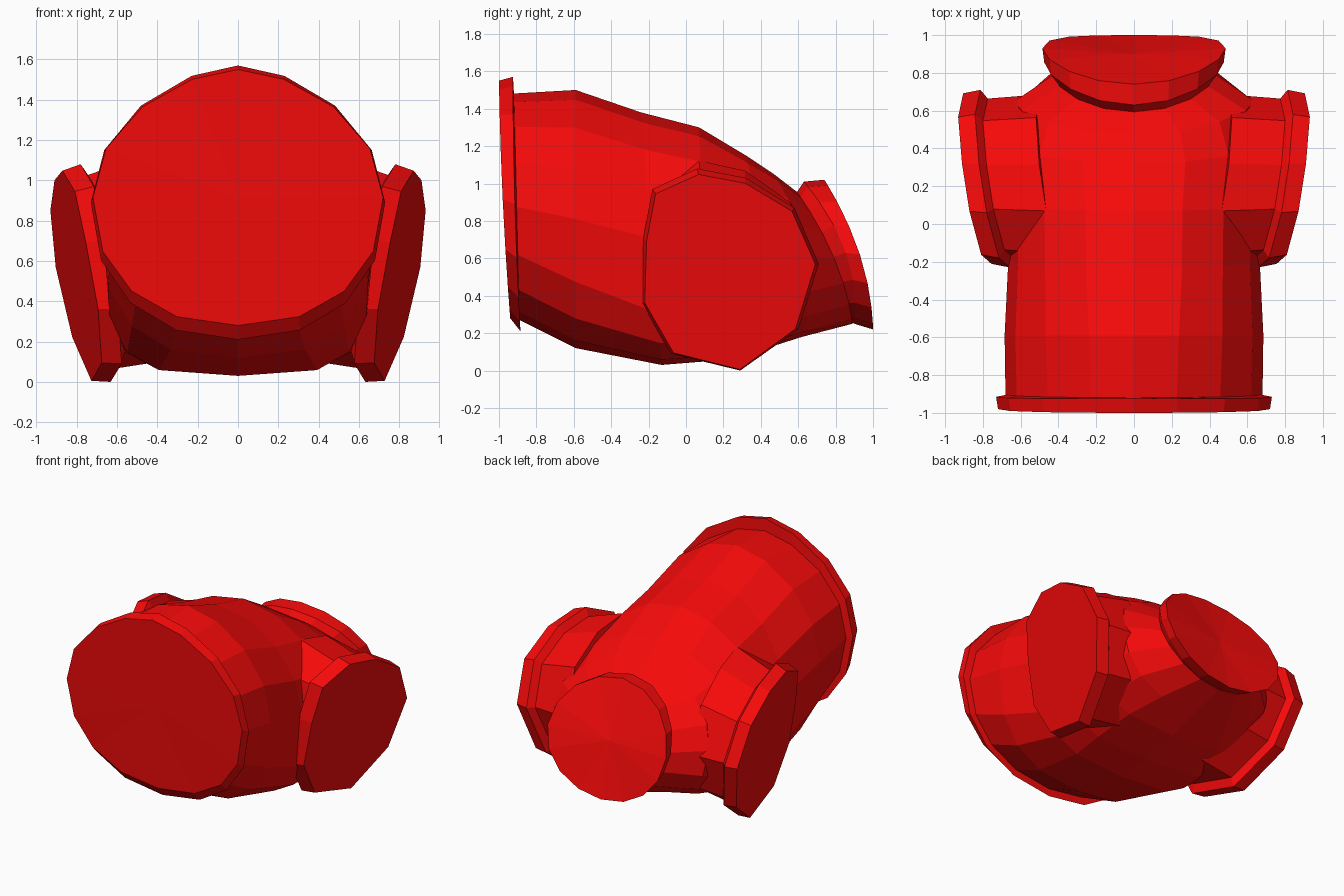
import bpy, bmesh, math

if "Cube" in bpy.data.objects:
    bpy.data.objects.remove(bpy.data.objects["Cube"])

red = bpy.data.materials.new("red_cloth")
red.diffuse_color = (0.92, 0.003, 0.003, 1)
red.use_nodes = True
red.node_tree.nodes["Principled BSDF"].inputs["Base Color"].default_value = red.diffuse_color
SIDES = 16


def loft(name, rings):
    """Skin a list of equal-length point rings and close the ends."""
    bm = bmesh.new()
    loops = [[bm.verts.new(p) for p in r] for r in rings]
    n = len(loops[0])
    for a, b in zip(loops, loops[1:]):
        for i in range(n):
            j = (i + 1) % n
            bm.faces.new((a[i], a[j], b[j], b[i]))
    for loop in (loops[0], loops[-1]):
        mid = [sum(v.co[k] for v in loop) / n for k in range(3)]
        c = bm.verts.new(mid)
        for i in range(n):
            bm.faces.new((loop[i], loop[(i + 1) % n], c))
    bmesh.ops.recalc_face_normals(bm, faces=bm.faces)
    me = bpy.data.meshes.new(name)
    bm.to_mesh(me)
    bm.free()
    me.materials.append(red)
    ob = bpy.data.objects.new(name, me)
    bpy.context.collection.objects.link(ob)
    return ob


def ring(ty, tz, by, bz, w, bow=0.0, e=1.0, top=1.0):
    """Tilted oval from a top and bottom point.
    e < 1 squares the underside, top > 1 narrows the upper half."""
    cy, cz, vy, vz = (ty + by) / 2, (tz + bz) / 2, (ty - by) / 2, (tz - bz) / 2
    pts = []
    for i in range(SIDES):
        t = 2 * math.pi * i / SIDES
        s, c = math.sin(t), math.cos(t)
        low = c < -1e-6
        s = math.copysign(abs(s) ** (e if low else top), s)
        c = math.copysign(abs(c) ** (e if low else 1.0), c)
        pts.append((w * s, cy + vy * c + bow * (1 - min(1, c * c)), cz + vz * c))
    return pts


# Torso, from waist to neck
loft("torso", [
    ring(-0.94, 1.48, -0.91, 0.28, 0.68, 0, 0.9, 1.15),
    ring(-0.59, 1.50, -0.59, 0.12, 0.685, 0, 0.75, 1.1),
    ring(-0.24, 1.38, -0.13, 0.03, 0.665, 0, 0.55),
    ring(0.07, 1.30, 0.12, 0.05, 0.67, 0, 0.5),
    ring(0.32, 1.15, 0.40, 0.11, 0.71, 0.05, 0.65),
    ring(0.47, 1.05, 0.62, 0.18, 0.64, 0.10, 0.85),
    ring(0.60, 0.95, 0.89, 0.25, 0.42, 0.05),
])

# Waist hem
loft("waist_hem", [
    ring(-1.00, 1.55, -0.94, 0.28, 0.72, -0.01, 0.9, 1.2),
    ring(-0.925, 1.57, -0.885, 0.21, 0.73, -0.01, 0.9, 1.2),
    ring(-0.92, 1.48, -0.89, 0.28, 0.68, 0, 0.9, 1.15),
])

# Neck collar
loft("neck_collar", [
    ring(0.59, 0.95, 0.88, 0.26, 0.42, 0.05),
    ring(0.63, 1.01, 0.90, 0.25, 0.475, 0.09),
    ring(0.74, 1.02, 1.00, 0.22, 0.485, 0.06),
])

# Sleeve outline in side view (y, z)
outline = [(-0.23, 0.70), (-0.18, 0.97), (0.06, 1.08), (0.32, 1.03),
           (0.58, 0.87), (0.71, 0.57), (0.60, 0.22), (0.29, 0.00),
           (-0.08, 0.09), (-0.24, 0.36)]


def sleeve_ring(side, offset, sy, up, down):
    """Outline scaled in y and separately above and below its middle."""
    pts = []
    for y, z in outline:
        y = 0.25 + (y - 0.25) * sy
        z = 0.55 + (z - 0.55) * (up if z > 0.55 else down)
        x = 0.725 + 0.19 * (y - 0.28) + 0.178 * z - offset
        pts.append((side * x, y, z))
    return pts


# Sleeves: tilted disc, flared rim, step in, then widening into the shoulder
for side, label in ((1, "right"), (-1, "left")):
    loft("sleeve_" + label, [
        sleeve_ring(side, 0.00, 0.96, 0.94, 0.99),
        sleeve_ring(side, 0.095, 1.0, 1.0, 1.0),
        sleeve_ring(side, 0.125, 0.90, 0.90, 0.88),
        sleeve_ring(side, 0.42, 0.95, 1.08, 0.80),
    ])
